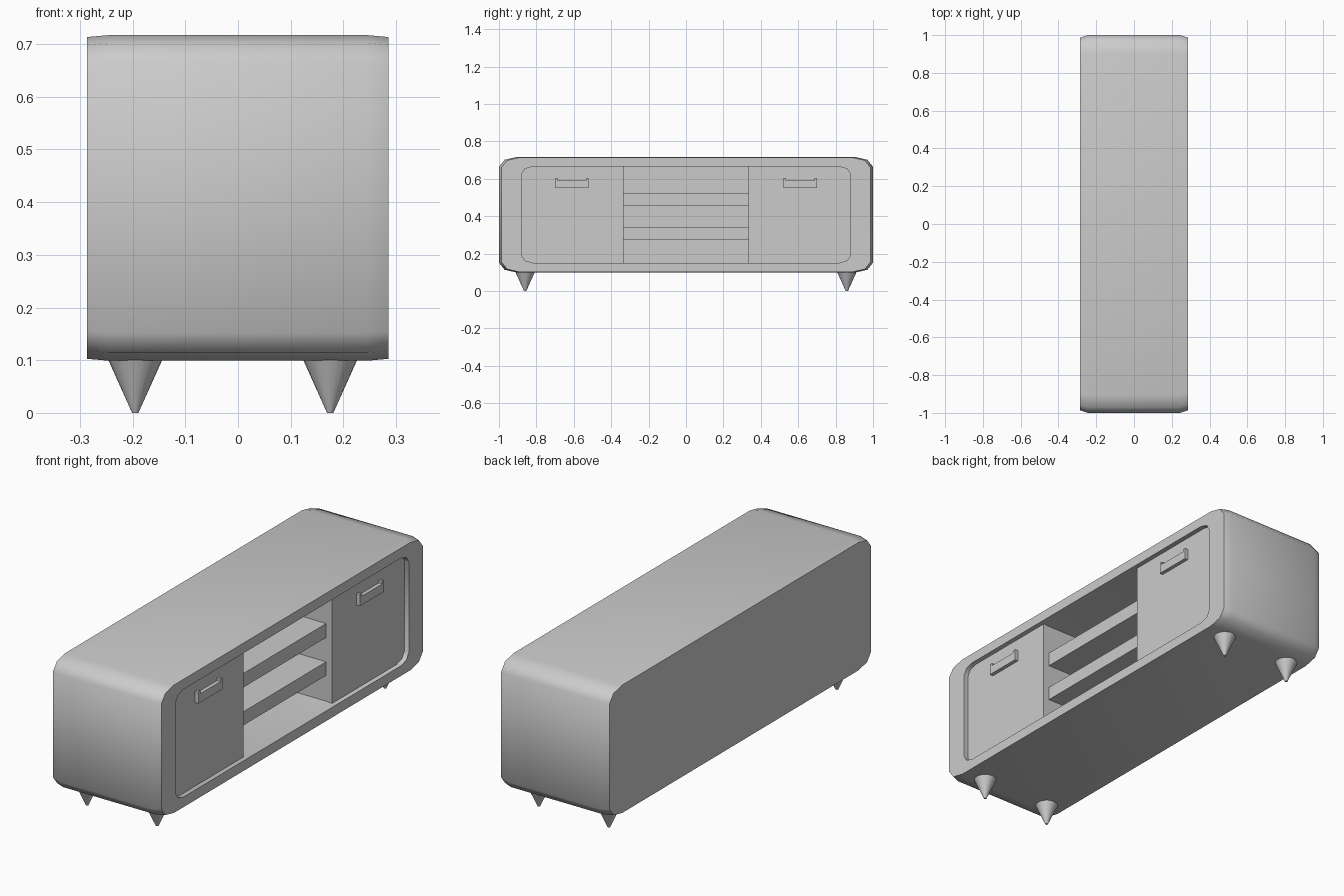
import bpy, bmesh, math

cube = bpy.data.objects.get("Cube")
if cube:
    bpy.data.objects.remove(cube)

grey = bpy.data.materials.new("light_grey")
grey.use_nodes = True
colour = (0.6, 0.6, 0.6, 1)
grey.diffuse_color = colour
grey.node_tree.nodes["Principled BSDF"].inputs["Base Color"].default_value = colour

BACK, RIM = -0.287, 0.286          # cabinet depth along x
INNER_BACK = -0.24
DOOR_FRONT, DOOR_INNER = 0.263, 0.335
MID_Z = 0.408


def finish(name, bm, angle=None):
    bmesh.ops.recalc_face_normals(bm, faces=bm.faces)
    mesh = bpy.data.meshes.new(name)
    bm.to_mesh(mesh)
    bm.free()
    mesh.materials.append(grey)
    obj = bpy.data.objects.new(name, mesh)
    bpy.context.collection.objects.link(obj)
    if angle:
        bpy.ops.object.select_all(action='DESELECT')
        bpy.context.view_layer.objects.active = obj
        obj.select_set(True)
        bpy.ops.object.shade_smooth_by_angle(angle=math.radians(angle))
    return obj


def box(name, x, y, z):
    bm = bmesh.new()
    bmesh.ops.create_cube(bm, size=1)
    for v in bm.verts:
        v.co = [lo + (c + 0.5) * (hi - lo) for c, (lo, hi) in zip(v.co, (x, y, z))]
    return finish(name, bm)


def rounded(corner):
    """Mirror one corner (y, z from the middle) into a closed outline."""
    back = corner[::-1]
    return (corner + [(-y, z) for y, z in back]
            + [(-y, -z) for y, z in corner] + [(y, -z) for y, z in back])


def prism(name, outline, x0, x1):
    bm = bmesh.new()
    face = bm.faces.new([bm.verts.new((x0, y, z)) for y, z in outline])
    ext = bmesh.ops.extrude_face_region(bm, geom=[face])
    for v in ext["geom"]:
        if isinstance(v, bmesh.types.BMVert):
            v.co.x = x1
    return finish(name, bm)


# Cabinet shell: rounded tube with slightly drawn-in ends and a deep opening
outer = rounded([(1, 0.256), (0.97, 0.294), (0.905, 0.309)])
ends = [(y * 0.986, z * 0.988) for y, z in outer]
corner = [(0.88, 0.215), (0.862, 0.245), (0.82, 0.257)]
opening = rounded(corner)
bm = bmesh.new()
rings = []
for x, outline in ((BACK, ends), (-0.245, outer), (0.245, outer),
                   (RIM, ends), (RIM, opening), (INNER_BACK, opening)):
    rings.append([bm.verts.new((x, y, MID_Z + z)) for y, z in outline])
for a, b in zip(rings, rings[1:]):
    for i in range(len(a)):
        j = (i + 1) % len(a)
        bm.faces.new((a[i], a[j], b[j], b[i]))
bm.faces.new(rings[0])
bm.faces.new(rings[-1])
finish("cabinet_shell", bm, 46)

for side, label in ((1, "left"), (-1, "right")):
    # Door filling one end of the opening
    half = corner + [(DOOR_INNER, 0.257)]
    half += [(y, -z) for y, z in half[::-1]]
    prism(label + "_door", [(side * y, MID_Z + z) for y, z in half],
          DOOR_FRONT - 0.02, DOOR_FRONT)
    # Partition behind the door
    box(label + "_partition", (INNER_BACK, DOOR_FRONT - 0.02),
        sorted((side * 0.337, side * 0.36)), (0.152, 0.665))
    # Notched handle
    notch = [(-0.09, 0.55), (0.09, 0.55), (0.09, 0.605), (0.076, 0.605),
             (0.076, 0.592), (-0.076, 0.592), (-0.076, 0.605), (-0.09, 0.605)]
    prism(label + "_handle", [(side * 0.61 + y, z) for y, z in notch],
          DOOR_FRONT, DOOR_FRONT + 0.018)

# Open shelves between the doors
for label, low, high in (("upper", 0.456, 0.523), ("lower", 0.275, 0.34)):
    box(label + "_shelf", (INNER_BACK, 0.23), (-0.337, 0.337), (low, high))

# Tapered legs
for x, depth in ((-0.195, "back"), (0.175, "front")):
    for y, end in ((0.86, "left"), (-0.86, "right")):
        bm = bmesh.new()
        bmesh.ops.create_cone(bm, cap_ends=True, segments=24,
                              radius1=0.006, radius2=0.051, depth=0.1)
        bmesh.ops.translate(bm, verts=bm.verts, vec=(x, y, 0.05))
        finish(f"{depth}_{end}_leg", bm, 40)
